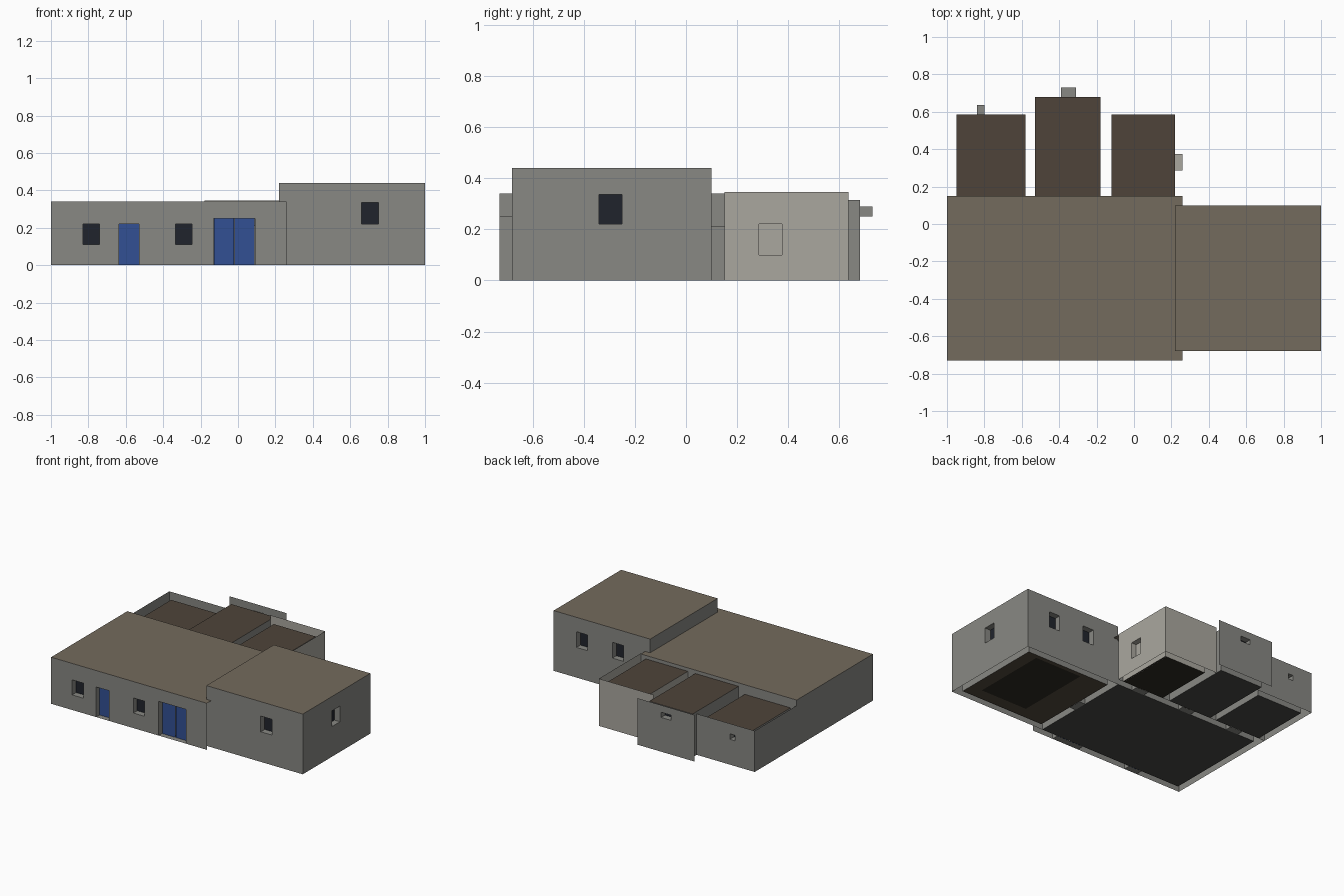
import bpy

if "Cube" in bpy.data.objects:
    bpy.data.objects.remove(bpy.data.objects["Cube"])

T = 0.05  # wall thickness


def material(name, rgb):
    m = bpy.data.materials.new(name)
    lin = [((c / 255 + 0.055) / 1.055) ** 2.4 for c in rgb]
    m.diffuse_color = (*lin, 1)
    m.use_nodes = True
    m.node_tree.nodes["Principled BSDF"].inputs["Base Color"].default_value = m.diffuse_color
    return m


GREY = material("grey_plaster", (136, 136, 131))
PALE = material("pale_plaster", (170, 167, 159))
ROOF = material("tan_roof", (116, 107, 93))
BROWN = material("brown_roof", (78, 68, 58))
GLASS = material("dark_glass", (32, 36, 44))
BLUE = material("blue_door", (50, 80, 148))
FLOOR = material("dark_floor", (72, 72, 70))
WOOD = material("wood_floor", (84, 74, 62))
DARK = material("dark_mat", (46, 42, 34))


def mesh(name, quads, mat):
    verts = [v for q in quads for v in q]
    faces = [tuple(range(i, i + 4)) for i in range(0, len(verts), 4)]
    me = bpy.data.meshes.new(name)
    me.from_pydata(verts, [], faces)
    ob = bpy.data.objects.new(name, me)
    me.materials.append(mat)
    bpy.context.collection.objects.link(ob)
    return ob


def slab(name, x0, x1, y0, y1, z, mat, down=False):
    q = [(x0, y0, z), (x1, y0, z), (x1, y1, z), (x0, y1, z)]
    mesh(name, [q[::-1] if down else q], mat)


def wall(name, axis, c, inward, outer, inner, holes=(), mat=GREY):
    """Two wall skins with openings; outer/inner = (low, high, height).
    A hole is (low, high, bottom, top, pane material or None)."""
    def pt(u, d, z):
        w = c + inward * d
        return (u, w, z) if axis == 'x' else (w, u, z)

    def quad(a, b, z0, z1, d, facing_in):
        q = [pt(a, d, z0), pt(b, d, z0), pt(b, d, z1), pt(a, d, z1)]
        flip = (inward < 0) == (axis == 'x')
        return q[::-1] if flip != facing_in else q

    holes = sorted(holes, key=lambda k: k[0])
    quads = []
    for (lo, hi, h), d in ((outer, 0), (inner, T)):
        inn, u = d > 0, lo
        for a, b, z0, z1, _ in holes:
            quads.append(quad(u, a, 0, h, d, inn))
            if z0 > 0:
                quads.append(quad(a, b, 0, z0, d, inn))
            quads.append(quad(a, b, z1, h, d, inn))
            u = b
        quads.append(quad(u, hi, 0, h, d, inn))
    for i, (a, b, z0, z1, pane) in enumerate(holes):
        ring = [(a, z0), (b, z0), (b, z1), (a, z1)]
        for (u0, s0), (u1, s1) in zip(ring, ring[1:] + ring[:1]):
            quads.append([pt(u0, 0, s0), pt(u1, 0, s1), pt(u1, T, s1), pt(u0, T, s0)])
        if pane == GLASS:
            mesh(f"{name}_window_{i}", [quad(a, b, z0, z1, T * 0.9, False)], GLASS)
        elif pane == BLUE:
            n = 2 if b - a > 0.15 else 1   # wide openings get two leaves
            w = (b - a) / n
            for k in range(n):
                g = 0.002 if n == 2 else 0
                mesh(f"{name}_door_{i}_{k}",
                     [quad(a + k * w + g, a + (k + 1) * w - g, z0, z1, T * 0.8, False)], BLUE)
    mesh(name, quads, mat)


# Main hall
H = 0.34
wall("hall_front_wall", 'x', -0.73, 1, (-1, 0.26, H), (-0.95, 0.22, H - 0.01), [
    (-0.83, -0.74, 0.11, 0.22, GLASS), (-0.635, -0.53, 0, 0.22, BLUE),
    (-0.335, -0.245, 0.11, 0.22, GLASS), (-0.13, 0.09, 0, 0.25, BLUE)])
wall("hall_left_wall", 'y', -1, 1, (-0.73, 0.15, H), (-0.68, 0.10, H - 0.01))
wall("hall_back_wall", 'x', 0.15, -1, (-1, 0.26, H), (-0.95, 0.22, H - 0.01),
     [(x - 0.05, x + 0.05, 0, 0.21, None) for x in (-0.76, -0.35, 0.05)])
slab("hall_roof", -1, 0.26, -0.73, 0.15, H, ROOF)
slab("hall_floor", -0.95, 0.22, -0.68, 0.10, 0.001, FLOOR, True)

# Tall side block
B = 0.44
wall("block_front_wall", 'x', -0.68, 1, (0.22, 1, B), (0.27, 0.95, B - 0.03),
     [(0.66, 0.75, 0.22, 0.335, GLASS)])
wall("block_right_wall", 'y', 1, -1, (-0.68, 0.10, B), (-0.63, 0.05, B - 0.03),
     [(-0.34, -0.25, 0.22, 0.335, GLASS)])
wall("block_back_wall", 'x', 0.10, -1, (0.22, 1, B), (0.27, 0.95, B - 0.03),
     [(0.435, 0.525, 0.22, 0.335, GLASS), (0.725, 0.815, 0.22, 0.335, GLASS)])
wall("block_left_wall", 'y', 0.22, 1, (-0.68, 0.10, B), (-0.63, 0.05, B - 0.03),
     [(-0.34, -0.24, 0, 0.21, None)])
slab("block_roof", 0.22, 1, -0.68, 0.10, B, ROOF)
slab("block_floor", 0.27, 0.95, -0.63, 0.05, 0.002, WOOD, True)
slab("block_mat", 0.48, 0.86, -0.54, 0.02, 0.0, DARK, True)


# Back rooms: inner side walls, sunken roof and floor
def room_core(name, x0, x1, y1, h, mat, floor):
    mesh(name + "_side_walls",
         [[(x, 0.15, 0), (x, y1, 0), (x, y1, h), (x, 0.15, h)] for x in (x0, x1)], mat)
    slab(name + "_roof", x0, x1, 0.15, y1, h, BROWN)
    slab(name + "_floor", x0, x1, 0.15, y1, 0.001, floor, True)


room_core("left_room", -0.95, -0.58, 0.585, 0.27, GREY, FLOOR)
room_core("middle_room", -0.53, -0.18, 0.68, 0.315, GREY, FLOOR)
room_core("right_room", -0.12, 0.22, 0.585, 0.315, PALE, DARK)

wall("left_room_outer_wall", 'y', -1, 1, (0.15, 0.635, 0.30), (0.15, 0.585, 0.27))
wall("left_room_back_wall", 'x', 0.635, -1, (-1, -0.53, 0.30), (-0.95, -0.58, 0.27),
     [(-0.84, -0.80, 0.185, 0.225, GLASS)])
wall("middle_room_back_wall", 'x', 0.73, -1, (-0.58, -0.12, 0.34), (-0.53, -0.18, 0.315),
     [(-0.39, -0.31, 0.25, 0.288, GLASS)])
wall("right_room_back_wall", 'x', 0.635, -1, (-0.18, 0.26, 0.345), (-0.12, 0.22, 0.315), mat=PALE)
wall("right_room_outer_wall", 'y', 0.26, -1, (0.15, 0.635, 0.345), (0.15, 0.585, 0.315),
     [(0.285, 0.375, 0.10, 0.22, GLASS)], PALE)
